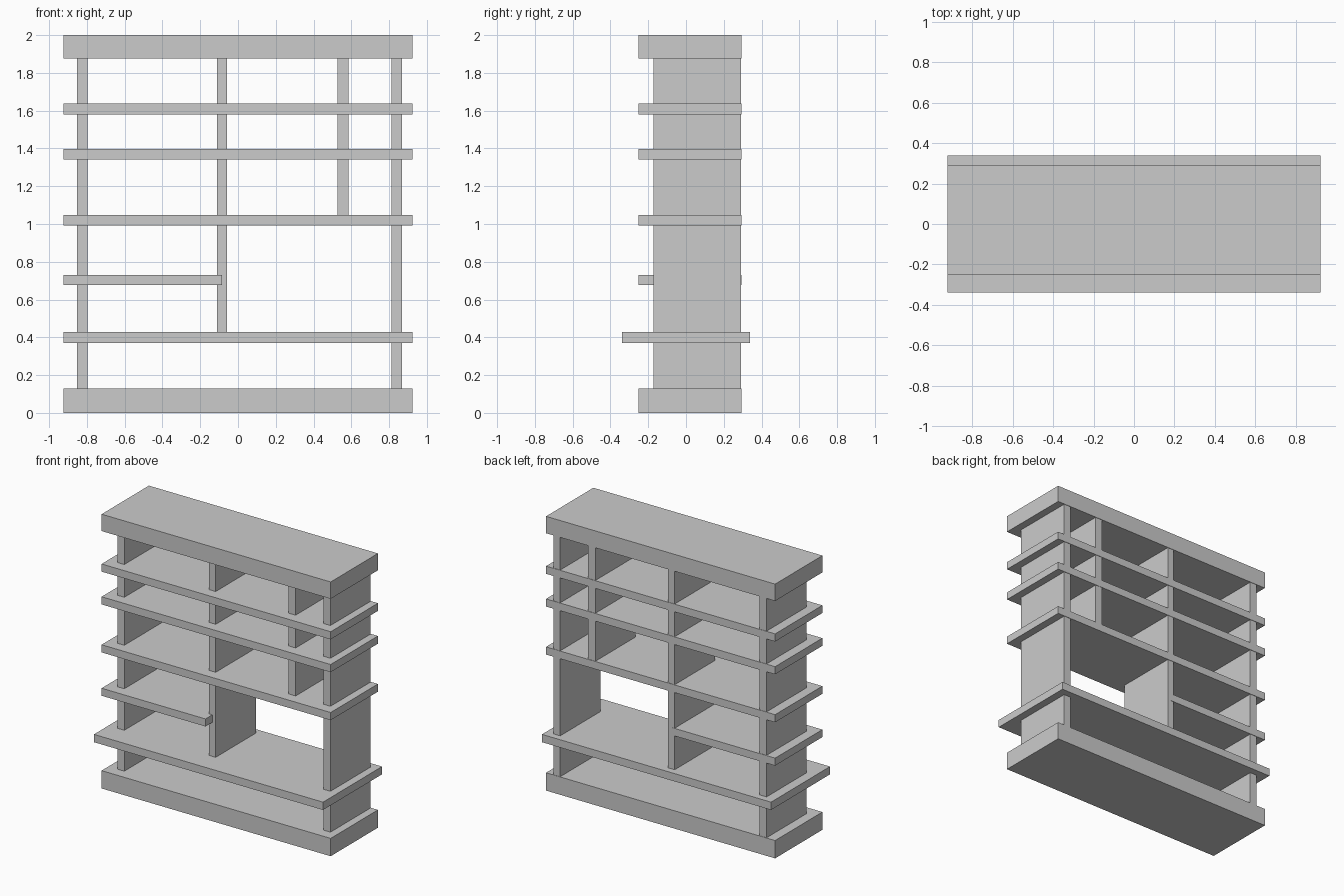
import bpy

if "Cube" in bpy.data.objects:
    bpy.data.objects.remove(bpy.data.objects["Cube"])


def box(name, x0, x1, y0, y1, z0, z1):
    bpy.ops.mesh.primitive_cube_add(
        size=1, location=((x0 + x1) / 2, (y0 + y1) / 2, (z0 + z1) / 2))
    ob = bpy.context.object
    ob.name = name
    ob.scale = (x1 - x0, y1 - y0, z1 - z0)
    bpy.ops.object.transform_apply(location=False, rotation=False, scale=True)
    return ob


W = 0.924                     # half width
FRONT, BACK = -0.252, 0.293   # slab and shelf depth
UP_FRONT, UP_BACK = -0.173, 0.29

# thick base and top slabs
box("base_slab", -W, W, FRONT, BACK, 0, 0.13)
box("top_slab", -W, W, FRONT, BACK, 1.877, 2)

# full width shelves
for i, z in enumerate((0.992, 1.342, 1.581)):
    box(f"shelf_{i + 1}", -W, W, FRONT, BACK, z, z + 0.056)

# deeper counter shelf, overhanging front and back
box("counter_shelf", -W, W, -0.34, 0.34, 0.371, 0.428)

# half width shelf on the left, ending inside the middle divider
box("half_shelf", -W, -0.086, FRONT, BACK, 0.676, 0.731)

# uprights: x start, x end, bottom
for name, x0, x1, z0 in (
        ("left_upright", -0.853, -0.796, 0.13),
        ("right_upright", 0.812, 0.867, 0.13),
        ("middle_divider", -0.112, -0.059, 0.428),
        ("right_divider", 0.528, 0.586, 1.048)):
    box(name, x0, x1, UP_FRONT, UP_BACK, z0, 1.877)
